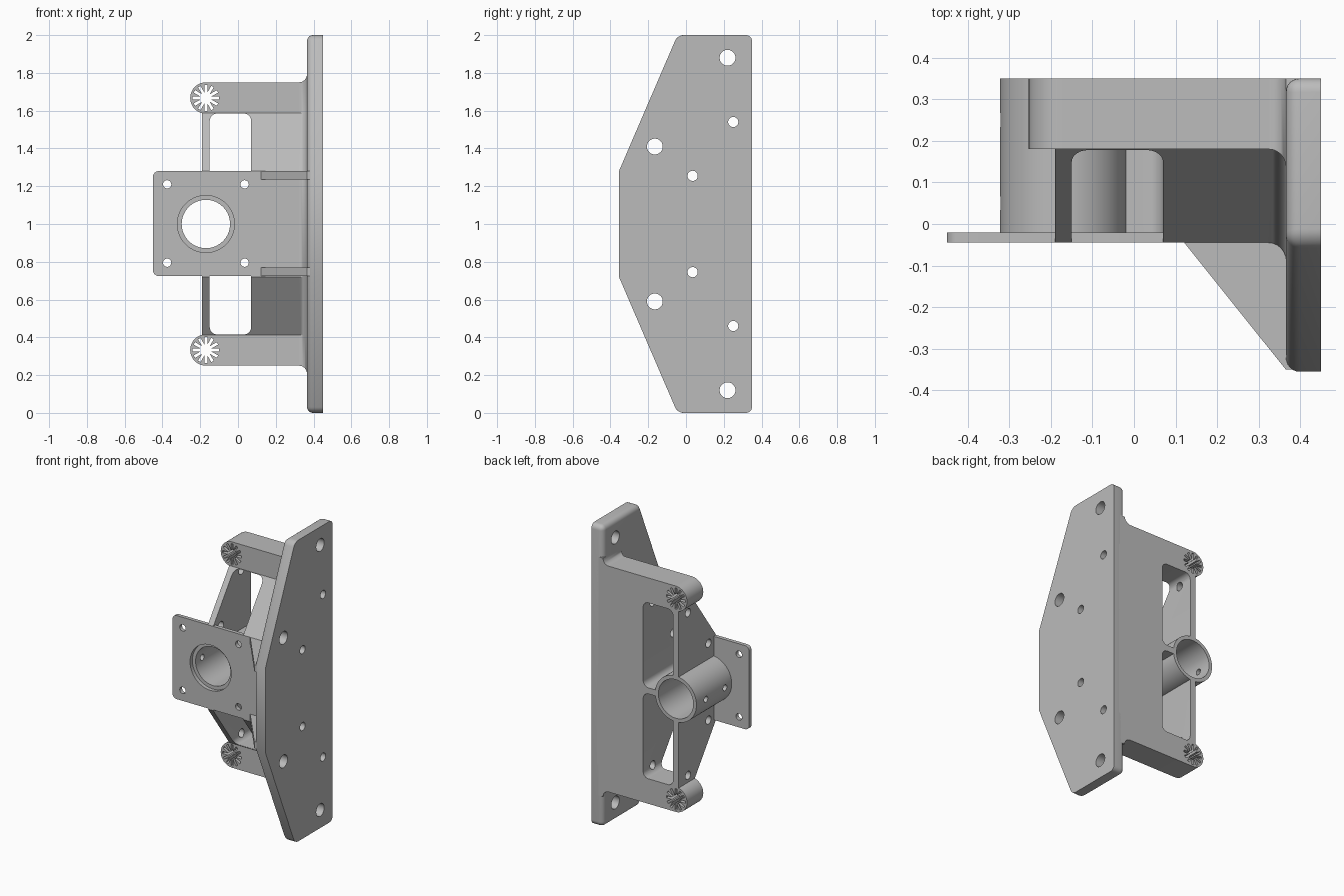
import bpy, bmesh
from math import sin, cos, pi, radians
from mathutils import Matrix, Vector

if "Cube" in bpy.data.objects:
    bpy.data.objects.remove(bpy.data.objects["Cube"])

grey = bpy.data.materials.new("plain_grey")
grey.use_nodes = True
grey.diffuse_color = (0.5, 0.5, 0.5, 1)
grey.node_tree.nodes["Principled BSDF"].inputs["Base Color"].default_value = (0.5, 0.5, 0.5, 1)

BACK, WALL, MID = 0.35, 0.365, 1.0
BORE_X = -0.17
ARM_Z = 1.667


def place(axis, a, b, t):
    return {"x": (t, a, b), "y": (a, t, b), "z": (a, b, t)}[axis]


def loft(name, axis, sections):
    """Closed solid through (position, outline) sections along an axis."""
    bm = bmesh.new()
    rings = [[bm.verts.new(place(axis, a, b, t)) for a, b in pts] for t, pts in sections]
    n = len(rings[0])
    for r, s in zip(rings, rings[1:]):
        for i in range(n):
            j = (i + 1) % n
            bm.faces.new((r[i], r[j], s[j], s[i]))
    bm.faces.new(rings[0])
    bm.faces.new(rings[-1])
    bmesh.ops.recalc_face_normals(bm, faces=bm.faces)
    mesh = bpy.data.meshes.new(name)
    bm.to_mesh(mesh)
    bm.free()
    mesh.materials.append(grey)
    obj = bpy.data.objects.new(name, mesh)
    bpy.context.collection.objects.link(obj)
    return obj


def prism(name, axis, pts, lo, hi):
    return loft(name, axis, [(lo, pts), (hi, pts)])


def arc(cx, cy, r, start, end, steps):
    angles = [radians(start + (end - start) * i / steps) for i in range(steps + 1)]
    return [(cx + r * cos(a), cy + r * sin(a)) for a in angles]


def circle(cx, cy, r, n=32):
    return arc(cx, cy, r, 0, 360, n)[:-1]


def rounded_rect(x0, x1, y0, y1, r):
    corners = [(x1 - r, y1 - r), (x0 + r, y1 - r), (x0 + r, y0 + r), (x1 - r, y0 + r)]
    return [p for i, (x, y) in enumerate(corners) for p in arc(x, y, r, 90 * i, 90 * i + 90, 6)]


def flip(pts):
    return [(a, 2 * MID - b) for a, b in reversed(pts)]


def cut(obj, axis, outlines, lo=-1, hi=1):
    """Remove prisms from an object and bake the result."""
    for pts in outlines:
        cutter = prism("cutter", axis, pts, lo, hi)
        cutter.hide_render = True
        mod = obj.modifiers.new("cut", "BOOLEAN")
        mod.operation, mod.solver, mod.object = "DIFFERENCE", "EXACT", cutter
        graph = bpy.context.evaluated_depsgraph_get()
        graph.update()
        mesh = bpy.data.meshes.new_from_object(obj.evaluated_get(graph))
        obj.modifiers.clear()
        obj.data = mesh
        bpy.data.objects.remove(cutter)


def smooth(obj):
    bpy.ops.object.select_all(action="DESELECT")
    obj.select_set(True)
    bpy.context.view_layer.objects.active = obj
    bpy.ops.object.shade_smooth_by_angle(angle=radians(32))


def mirrored_circles(spots, r):
    return [circle(y, z, r) for a, b in spots for y, z in ((a, b), (a, 2 * MID - b))]


small_holes = mirrored_circles([(0.25, 1.54), (0.035, 1.255)], 0.027)
bolt_holes = mirrored_circles([(0.22, 1.88), (-0.165, 1.41)], 0.042)

# Wall plate: tapered outline with a rounded inner rim
half = [(BACK, 2), (-0.045, 2), (-0.355, 1.28)]
wall = prism("wall_plate", "x", half + flip(half), WALL, 0.45)
bm = bmesh.new()
bm.from_mesh(wall.data)
rim = []
for e in bm.edges:
    inner = all(v.co.x < WALL + 0.001 for v in e.verts)
    corner = all(abs(v.co.z - MID) > 0.99 for v in e.verts) and \
        abs(e.verts[0].co.x - e.verts[1].co.x) > 0.01
    if inner or corner:
        rim.append(e)
bmesh.ops.bevel(bm, geom=rim, offset=0.033, segments=6, profile=0.5, affect="EDGES")
bm.to_mesh(wall.data)
bm.free()
cut(wall, "x", small_holes + bolt_holes)

# Body: sloped block with two windows and a bore
half = [(BACK, 1.588), (0.18, 1.588), (-0.045, 1.28)]
body = prism("body_block", "x", half + flip(half), -0.19, 0.41)
window = rounded_rect(-0.15, 0.07, MID + 0.02, 1.585, 0.04)
cut(body, "y", [window, flip(window)])
cut(body, "y", [circle(BORE_X, MID, 0.138, 48)])
cut(body, "y", [circle(BORE_X, MID, 0.151, 48)], -1, -0.02)
cut(body, "x", small_holes)


# Fillet where the body and arms flare into the wall plate
def grow(pts, d):
    out = []
    for i, p in enumerate(pts):
        rows, dist = [], []
        for a, b in ((pts[i - 1], p), (p, pts[(i + 1) % len(pts)])):
            e = (Vector(b) - Vector(a)).normalized()
            rows.append((e.y, -e.x))
            dist.append(0 if a[0] == b[0] == BACK else d)
        out.append(tuple(Vector(p) + Matrix(rows).inverted() @ Vector(dist)))
    return out


half = [(BACK, 1.75), (0.18, 1.75), (0.18, 1.585), (-0.045, 1.28)]
outline = half + flip(half)
R = 0.042
sections = [(WALL - R + R * sin(t), grow(outline, R * (1 - cos(t))))
            for t in [pi / 2 * i / 6 for i in range(7)]]
sections.append((0.405, sections[-1][1]))
flare = loft("wall_fillet", "x", sections)
cut(flare, "x", small_holes)

# Arms with a star-shaped slot through the round end
star = []
for k in range(12):
    turn = Matrix.Rotation(k * pi / 6, 2)
    valley = 0.028 * Vector((cos(pi / 12), sin(pi / 12)))
    for p in (Vector((0.07, -0.0075)), Vector((0.07, 0.0075)), valley):
        star.append(tuple(turn @ p + Vector((BORE_X, ARM_Z))))
arm_outline = arc(BORE_X, ARM_Z, 0.083, 90, 270, 20) + [(0.4, 1.584), (0.4, 1.75)]
arms = []
for name, turn in (("upper_arm", list), ("lower_arm", flip)):
    arm = prism(name, "y", turn(arm_outline), 0.18, BACK)
    cut(arm, "y", [turn(star)])
    arms.append(arm)

# Bearing tube with two set-screw holes in its outer side
tube = prism("bearing_tube", "y", circle(BORE_X, MID, 0.152, 64), -0.02, BACK)
cut(tube, "y", [circle(BORE_X, MID, 0.128, 64)])
cut(tube, "x", [circle(y, MID, 0.02, 20) for y in (0.25, 0.05)], -0.4, -0.2)

# Square mounting plate
plate = prism("mounting_plate", "y", rounded_rect(-0.45, 0.4, 0.725, 1.28, 0.03), -0.045, -0.02)
cut(plate, "y", [circle(BORE_X, MID, 0.151, 64)])
cut(plate, "y", [circle(x, z, 0.022, 20) for x in (-0.375, 0.035) for z in (0.795, 1.21)])

# Triangular gussets bracing the mounting plate
gusset_outline = [(0.12, -0.044), (0.12, -0.03), (0.4, -0.03), (0.4, -0.35), (WALL, -0.35)]
gussets = [prism(name, "z", gusset_outline, lo, lo + 0.045)
           for name, lo in (("upper_gusset", 1.235), ("lower_gusset", 0.725))]

for obj in [wall, body, flare, tube, plate] + arms + gussets:
    smooth(obj)
